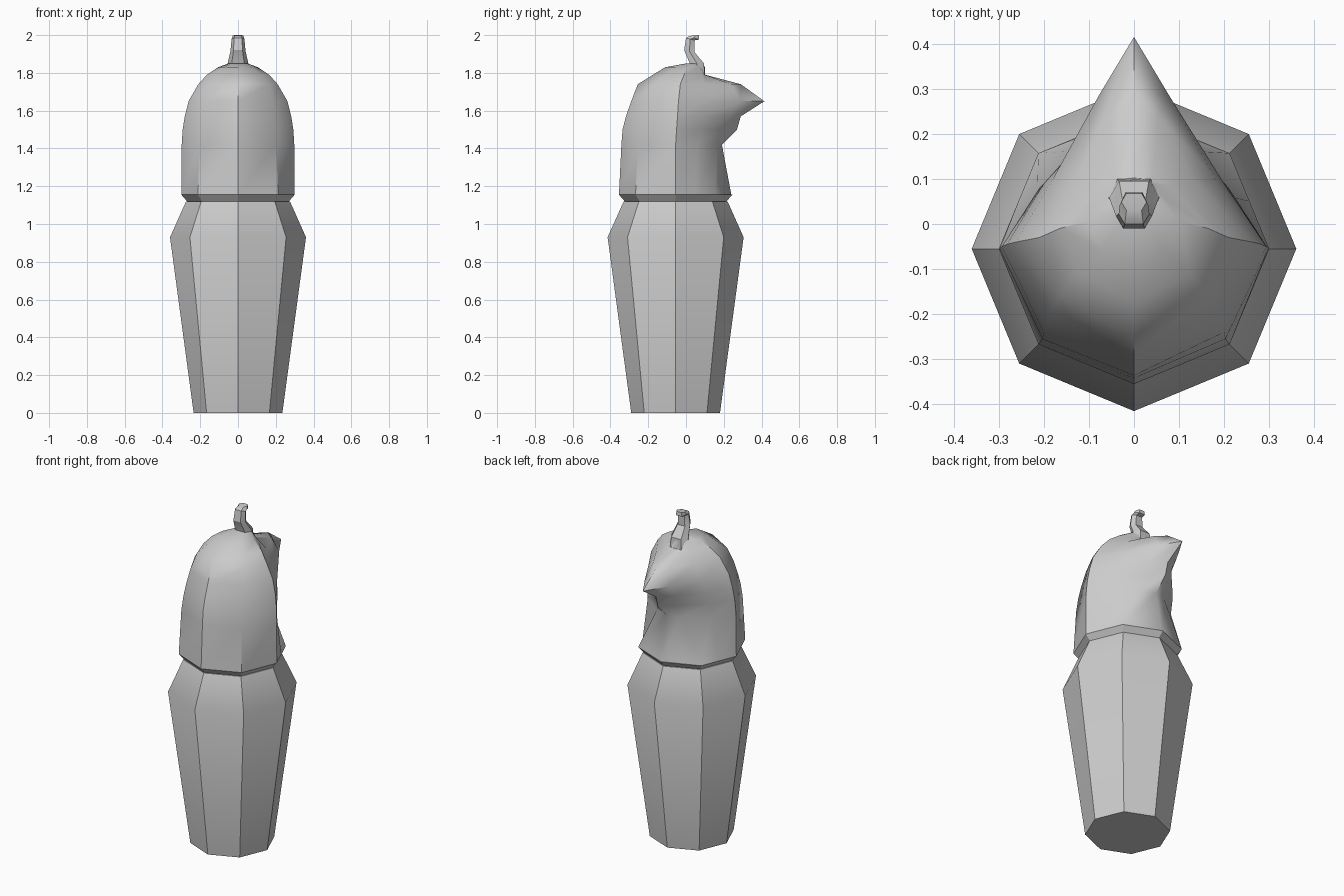
import bpy, bmesh, math

if "Cube" in bpy.data.objects:
    bpy.data.objects.remove(bpy.data.objects["Cube"])

CY = -0.055  # axis of the octagonal jar


def loft(name, rings, angle):
    """Skin a stack of closed rings, cap both ends, smooth by angle."""
    bm = bmesh.new()
    loops = [[bm.verts.new(p) for p in ring] for ring in rings]
    n = len(loops[0])
    for a, b in zip(loops, loops[1:]):
        for i in range(n):
            j = (i + 1) % n
            bm.faces.new((a[i], a[j], b[j], b[i]))
    bm.faces.new(loops[0][::-1])
    bm.faces.new(loops[-1])
    bmesh.ops.recalc_face_normals(bm, faces=bm.faces)
    mesh = bpy.data.meshes.new(name)
    bm.to_mesh(mesh)
    bm.free()
    ob = bpy.data.objects.new(name, mesh)
    bpy.context.collection.objects.link(ob)
    bpy.ops.object.select_all(action='DESELECT')
    ob.select_set(True)
    bpy.context.view_layer.objects.active = ob
    bpy.ops.object.shade_smooth_by_angle(angle=math.radians(angle))
    return ob


def octagon(r, z):
    return [(r * math.sin(i * math.pi / 4), CY - r * math.cos(i * math.pi / 4), z)
            for i in range(8)]


def head_ring(z, back, bx, by, sx, sy, cx, cy, fx, fy, front):
    """Mirrored ring: back, back corner, side, cheek, beak side, front."""
    half = [(bx, by, z), (sx, sy, z), (cx, cy, z), (fx, fy, z)]
    mirrored = [(-x, y, h) for x, y, h in reversed(half)]
    return [(0, back, z)] + half + [(0, front, z)] + mirrored


def crest_ring(yb, zb, yf, zf, w):
    """Six-sided tilted section of the crest."""
    ym, zm = (yb + yf) / 2, (zb + zf) / 2
    return [(-w * .6, yb, zb), (w * .6, yb, zb), (w, ym, zm),
            (w * .6, yf, zf), (-w * .6, yf, zf), (-w, ym, zm)]


# Jar body
loft("jar_body", [octagon(r, z) for r, z in
                  ((.235, 0), (.36, .93), (.275, 1.12))], 38)

# Lid rim, flaring out to the head
loft("lid_rim", [octagon(.265, 1.115), octagon(.30, 1.155)], 30)

# Bird head with brow and beak
head = [
    (1.155, -.355, .212, -.267, .300, -.055, .256, .051, .212, .157, .240),
    (1.42, -.342, .203, -.255, .298, -.055, .215, .060, .080, .165, .190),
    (1.50, -.336, .200, -.240, .293, -.050, .210, .080, .060, .210, .270),
    (1.57, -.318, .195, -.220, .282, -.045, .200, .090, .075, .230, .290),
    (1.65, -.290, .185, -.195, .262, -.040, .180, .100, .078, .285, .415),
    (1.74, -.255, .165, -.160, .210, -.030, .130, .100, .055, .240, .290),
    (1.79, -.175, .125, -.110, .165, -.010, .080, .085, .040, .098, .102),
    (1.83, -.110, .070, -.060, .105, .005, .060, .065, .030, .090, .100),
    (1.85, .000, .030, .005, .050, .030, .045, .060, .030, .080, .090),
]
loft("bird_head", [head_ring(*row) for row in head], 42)

# Curved crest on the crown
loft("crest", [crest_ring(*row) for row in (
    (.03, 1.79, .102, 1.76, .065),
    (.02, 1.85, .095, 1.85, .055),
    (-.01, 1.92, .045, 1.91, .040),
    (.00, 1.985, .045, 1.972, .034),
    (.012, 1.992, .070, 1.977, .032),
    (.03, 1.997, .068, 2.0, .028))], 30)
